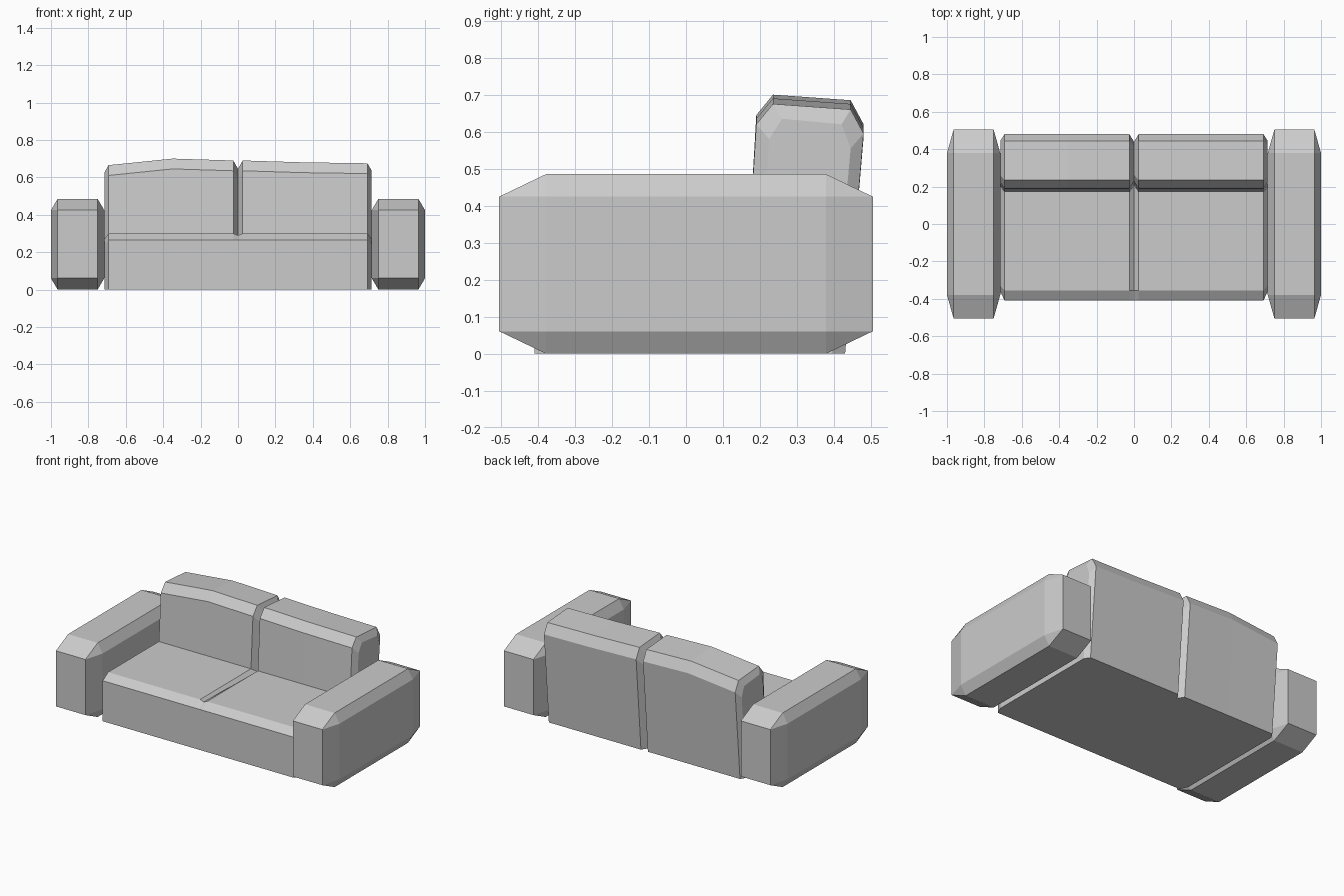
import bpy
import bmesh

cube = bpy.data.objects.get("Cube")
if cube:
    bpy.data.objects.remove(cube, do_unlink=True)

# Single upholstery colour
fabric = bpy.data.materials.new("grey_fabric")
fabric.use_nodes = True
grey = (0.6, 0.6, 0.6, 1)
fabric.diffuse_color = grey
fabric.node_tree.nodes["Principled BSDF"].inputs["Base Color"].default_value = grey


def finish(bm, name):
    bmesh.ops.recalc_face_normals(bm, faces=bm.faces)
    mesh = bpy.data.meshes.new(name)
    bm.to_mesh(mesh)
    bm.free()
    mesh.materials.append(fabric)
    obj = bpy.data.objects.new(name, mesh)
    bpy.context.scene.collection.objects.link(obj)
    return obj


# Armrests: unit cubes chamfered before being stretched, so the chamfer stretches too
def armrest(name, side):
    bm = bmesh.new()
    bmesh.ops.create_cube(bm, size=1)
    bmesh.ops.bevel(bm, geom=bm.edges[:], offset=0.125, offset_type='OFFSET',
                    segments=1, affect='EDGES')
    bmesh.ops.scale(bm, vec=(0.285, 1.01, 0.485), verts=bm.verts)
    bmesh.ops.translate(bm, vec=(side * 0.8575, 0, 0.2425), verts=bm.verts)
    finish(bm, name)


armrest("left_armrest", 1)
armrest("right_armrest", -1)


# Side profile of seat and backrest: front and seat insets, backrest inset, crest height
def profile(crest, front=0, seat=0, groove=0, back=0):
    top = crest - back
    return [(-0.41 + front, 0), (-0.41 + front, 0.265 - seat),
            (-0.355 + front / 2, 0.30 - seat - groove / 3),
            (0.17 + back, 0.30 - seat - groove),
            (0.19 + back, top - 0.055), (0.235 + back * 0.7, top),
            (0.445 - back * 0.7, top - 0.015), (0.48 - back, top - 0.08),
            (0.43 - back, 0)]


# Cross-sections along the width; the ends and the middle seam are drawn in
sections = [
    (-0.715, profile(0.66, front=0.05, seat=0.03, back=0.035)),
    (-0.692, profile(0.665)),
    (-0.35, profile(0.70)),
    (-0.025, profile(0.69)),
    (0, profile(0.685, groove=0.03, back=0.04)),
    (0.025, profile(0.69)),
    (0.35, profile(0.68)),
    (0.692, profile(0.675)),
    (0.715, profile(0.67, front=0.05, seat=0.03, back=0.035)),
]

# Seat and backrest lofted as one body
bm = bmesh.new()
rings = [[bm.verts.new((x, y, z)) for y, z in points] for x, points in sections]
for a, b in zip(rings, rings[1:]):
    for i in range(len(a)):
        j = (i + 1) % len(a)
        bm.faces.new((a[i], a[j], b[j], b[i]))
bm.faces.new(rings[0])
bm.faces.new(rings[-1])
finish(bm, "seat_and_backrest")
